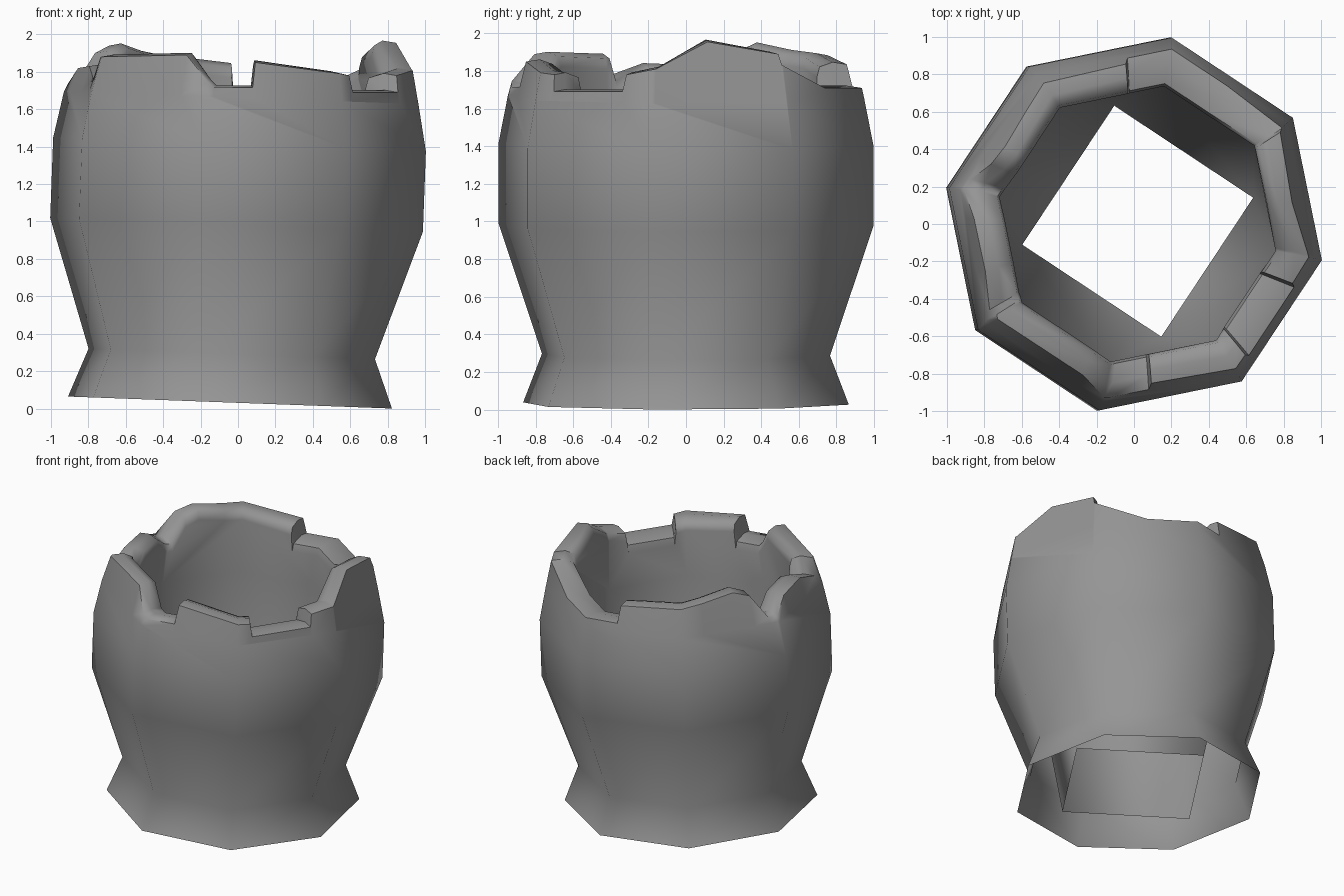
import bpy, bmesh
from math import cos, sin, radians

if "Cube" in bpy.data.objects:
    bpy.data.objects.remove(bpy.data.objects["Cube"], do_unlink=True)

LEAN = 0.037          # the pot leans slightly to its left
CORNER = 34           # angle of the first octagon corner
SQUARE = 11.5         # angle of the first corner of the square hole

# Broken rim: angle and height, close pairs of angles make a step
rim = [(8, 1.975), (33, 1.91), (33.7, 1.85), (57, 1.73), (93.5, 1.73),
       (94.5, 1.855), (134, 1.92), (150, 1.96), (158, 1.92), (165, 1.75),
       (168, 1.75), (178, 1.84), (197, 1.85), (210, 1.78), (212.5, 1.9),
       (249.5, 1.91), (261, 1.735), (273.8, 1.735), (274.6, 1.87), (309.3, 1.80),
       (310.3, 1.71), (338, 1.71), (339, 1.80), (350, 1.83), (368, 1.975)]


def rim_height(angle):
    angle = 8 + (angle - 8) % 360
    for (a, za), (b, zb) in zip(rim, rim[1:]):
        if a <= angle <= b:
            return za + (zb - za) * (angle - a) / (b - a)


def octagon_point(angle, corner_radius, z, lean):
    """Point on the octagonal outline, shifted and tilted with the lean."""
    off = (angle - CORNER) % 45 - 22.5
    rad = corner_radius * cos(radians(22.5)) / cos(radians(off))
    x, y = rad * cos(radians(angle)), rad * sin(radians(angle))
    return (x + LEAN * (z - 1.2), y, z - lean * x)


def lip_section(angle):
    """Section of the broken lip, from outside over the crest to inside."""
    top = rim_height(angle)
    outer = 0.96 - 0.25 * (top - 1.7)
    points = [octagon_point(angle, 0.965, 1.67, LEAN)]
    for r, z in ((outer, top - 0.012), (outer - 0.08, top),
                 (0.765, top - 0.025), (0.75, top - 0.08)):
        points.append(octagon_point(angle, r, z, 0))
    return points


bm = bmesh.new()
corners = [CORNER + 45 * k for k in range(8)]


def ring(radius, z):
    return [bm.verts.new(octagon_point(a, radius, z, LEAN)) for a in corners]


# Outer body: foot, neck, belly and shoulder
body = [ring(r, z) for r, z in ((0.882, 0.04), (0.78, 0.30), (1.015, 0.99), (1.015, 1.42))]
for lower, upper in zip(body, body[1:]):
    for k in range(8):
        n = (k + 1) % 8
        bm.faces.new((lower[k], lower[n], upper[n], upper[k]))

# Lip columns at every rim break and octagon corner
angles = sorted(set(corners) | {a if a >= CORNER else a + 360 for a, _ in rim[:-1]})
lip = [[bm.verts.new(p) for p in lip_section(a)] for a in angles]
for i, col in enumerate(lip):
    nxt = lip[(i + 1) % len(lip)]
    for j in range(len(col) - 1):
        bm.faces.new((col[j], nxt[j], nxt[j + 1], col[j + 1]))

# Bands that join the lip to the shoulder and to the inner wall
inner = ring(0.765, 1.4)
starts = [angles.index(a) for a in corners] + [len(angles)]
for k in range(8):
    n = (k + 1) % 8
    cols = [lip[i % len(lip)] for i in range(starts[k], starts[k + 1] + 1)]
    bm.faces.new([body[-1][k], body[-1][n]] + [c[0] for c in reversed(cols)])
    bm.faces.new([inner[n], inner[k]] + [c[-1] for c in cols])

# Inner wall narrowing from the octagon to a square hole, open below
hole = [bm.verts.new((0.02 + 0.63 * cos(radians(SQUARE + 90 * q)),
                      0.015 + 0.63 * sin(radians(SQUARE + 90 * q)), 0.08)) for q in range(4)]
for q in range(4):
    a, b = inner[2 * q], inner[2 * q + 1]
    bm.faces.new((b, a, hole[q], hole[(q + 1) % 4]))
    bm.faces.new((a, inner[2 * q - 1], hole[q]))

low = min(v.co.z for v in bm.verts)
bmesh.ops.translate(bm, verts=bm.verts, vec=(0, 0, -low))
bmesh.ops.recalc_face_normals(bm, faces=bm.faces)

mesh = bpy.data.meshes.new("broken_pot")
bm.to_mesh(mesh)
bm.free()
pot = bpy.data.objects.new("broken_pot", mesh)
bpy.context.collection.objects.link(pot)

# Grey clay
clay = bpy.data.materials.new("grey_clay")
clay.use_nodes = True
clay.diffuse_color = (0.3, 0.3, 0.3, 1)
clay.node_tree.nodes["Principled BSDF"].inputs["Base Color"].default_value = (0.3, 0.3, 0.3, 1)
mesh.materials.append(clay)

bpy.ops.object.select_all(action="DESELECT")
pot.select_set(True)
bpy.context.view_layer.objects.active = pot
bpy.ops.object.shade_smooth_by_angle(angle=radians(60))
